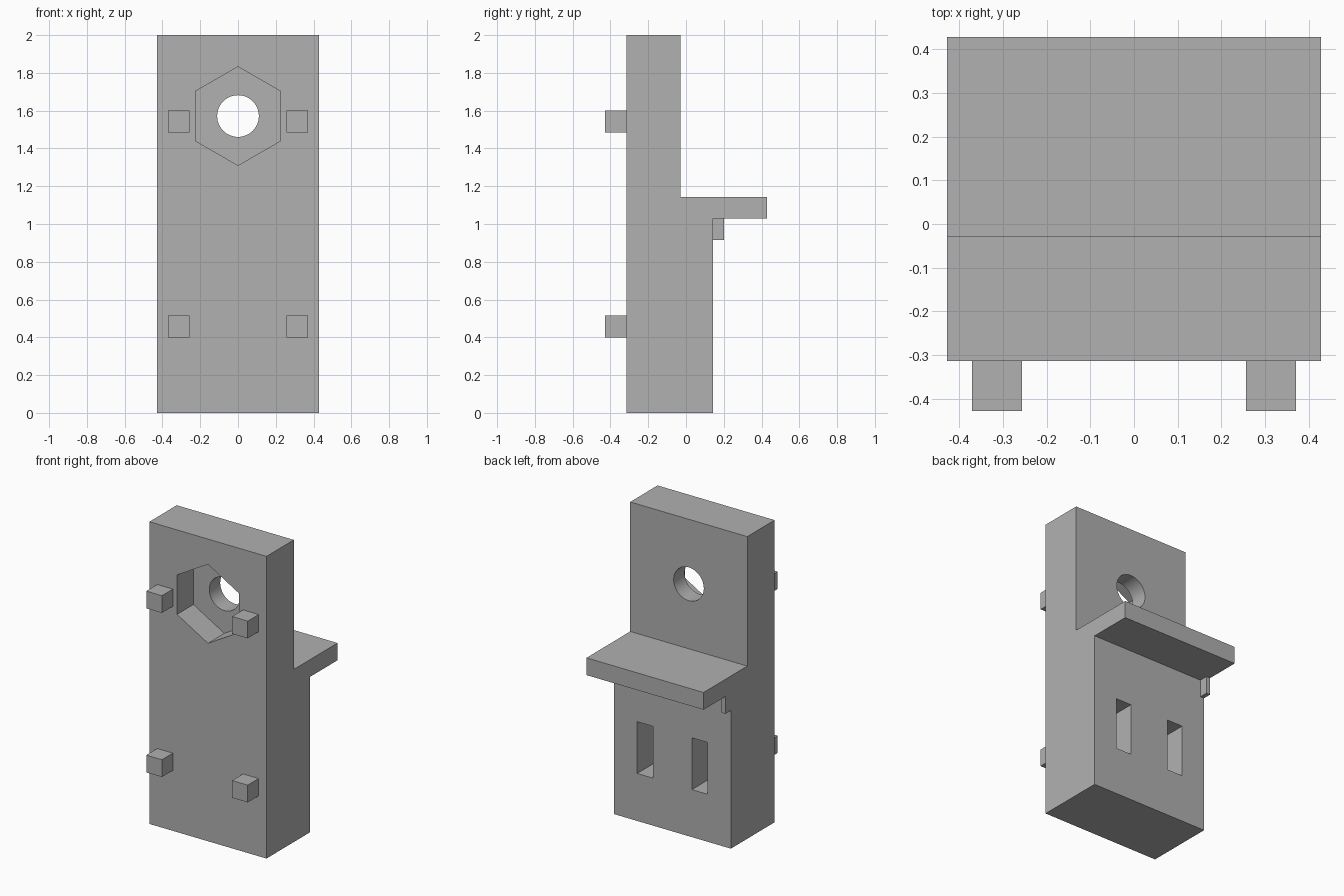
import bpy
import bmesh
import math
from mathutils import Matrix, Vector

old = bpy.data.objects.get("Cube")
if old:
    bpy.data.objects.remove(old, do_unlink=True)

U = 2 / 35          # design module: the model is 35 modules tall
HALF = 7.5 * U      # half width of the body

grey = bpy.data.materials.new("plain grey")
grey.diffuse_color = (0.44, 0.44, 0.44, 1)
grey.use_nodes = True
grey.node_tree.nodes["Principled BSDF"].inputs["Base Color"].default_value = (0.44, 0.44, 0.44, 1)


def finish(name, bm):
    bmesh.ops.recalc_face_normals(bm, faces=bm.faces)
    mesh = bpy.data.meshes.new(name)
    bm.to_mesh(mesh)
    bm.free()
    mesh.materials.append(grey)
    obj = bpy.data.objects.new(name, mesh)
    bpy.context.collection.objects.link(obj)
    return obj


def box(name, low, high):
    """Box between two corners given in modules."""
    low, high = Vector(low) * U, Vector(high) * U
    bm = bmesh.new()
    bmesh.ops.create_cube(bm, size=1)
    bmesh.ops.scale(bm, vec=high - low, verts=bm.verts)
    bmesh.ops.translate(bm, vec=(low + high) / 2, verts=bm.verts)
    return finish(name, bm)


def prism(name, sides, radius, y_low, y_high, z):
    """Upright-pointed prism lying along y, sizes in modules."""
    bm = bmesh.new()
    bmesh.ops.create_cone(bm, cap_ends=True, segments=sides, radius1=radius * U,
                          radius2=radius * U, depth=(y_high - y_low) * U)
    place = Matrix.Translation((0, (y_low + y_high) / 2 * U, z * U))
    bmesh.ops.transform(bm, matrix=place @ Matrix.Rotation(math.pi / 2, 4, "X"), verts=bm.verts)
    return finish(name, bm)


def cut(target, cutter):
    cutter.hide_render = True
    mod = target.modifiers.new(cutter.name, "BOOLEAN")
    mod.operation = "DIFFERENCE"
    mod.solver = "EXACT"
    mod.object = cutter
    bpy.context.view_layer.objects.active = target
    bpy.ops.object.modifier_apply(modifier=mod.name)
    bpy.data.objects.remove(cutter, do_unlink=True)


# Body: side profile with thick base, rear shelf and thin upper plate
profile = [(-5.5, 0), (2.5, 0), (2.5, 18), (7.5, 18), (7.5, 20),
           (-0.5, 20), (-0.5, 35), (-5.5, 35)]
bm = bmesh.new()
face = bm.faces.new([bm.verts.new((-HALF, y * U, z * U)) for y, z in profile])
side = bmesh.ops.extrude_face_region(bm, geom=[face])
bmesh.ops.translate(bm, vec=(2 * HALF, 0, 0),
                    verts=[v for v in side["geom"] if isinstance(v, bmesh.types.BMVert)])
body = finish("body", bm)

# Hexagonal nut recess and round bolt hole
cut(body, prism("nut_recess", 6, 4.57, -7, -2.5, 27.5))
cut(body, prism("bolt_hole", 64, 1.93, -8, 2, 27.5))

# Two slots in the rear of the base
for s in (-1, 1):
    x = 3.5 * s
    cut(body, box("slot", (x - 1, -0.5, 5.5), (x + 1, 4, 11.5)))

# Smooth the bolt hole, keep all other edges sharp
bpy.ops.object.select_all(action="DESELECT")
body.select_set(True)
bpy.context.view_layer.objects.active = body
bpy.ops.object.shade_smooth_by_angle(angle=math.radians(30))

# Four front pegs
for row, z in (("lower", 7), ("upper", 26)):
    for label, x in (("right", -5.5), ("left", 5.5)):
        box(f"{row}_{label}_peg", (x - 1, -7.5, z), (x + 1, -5.5, z + 2))

# Small tab under the shelf at the right edge
box("shelf_tab", (-7.5, 2.5, 16), (-7, 3.5, 18))
